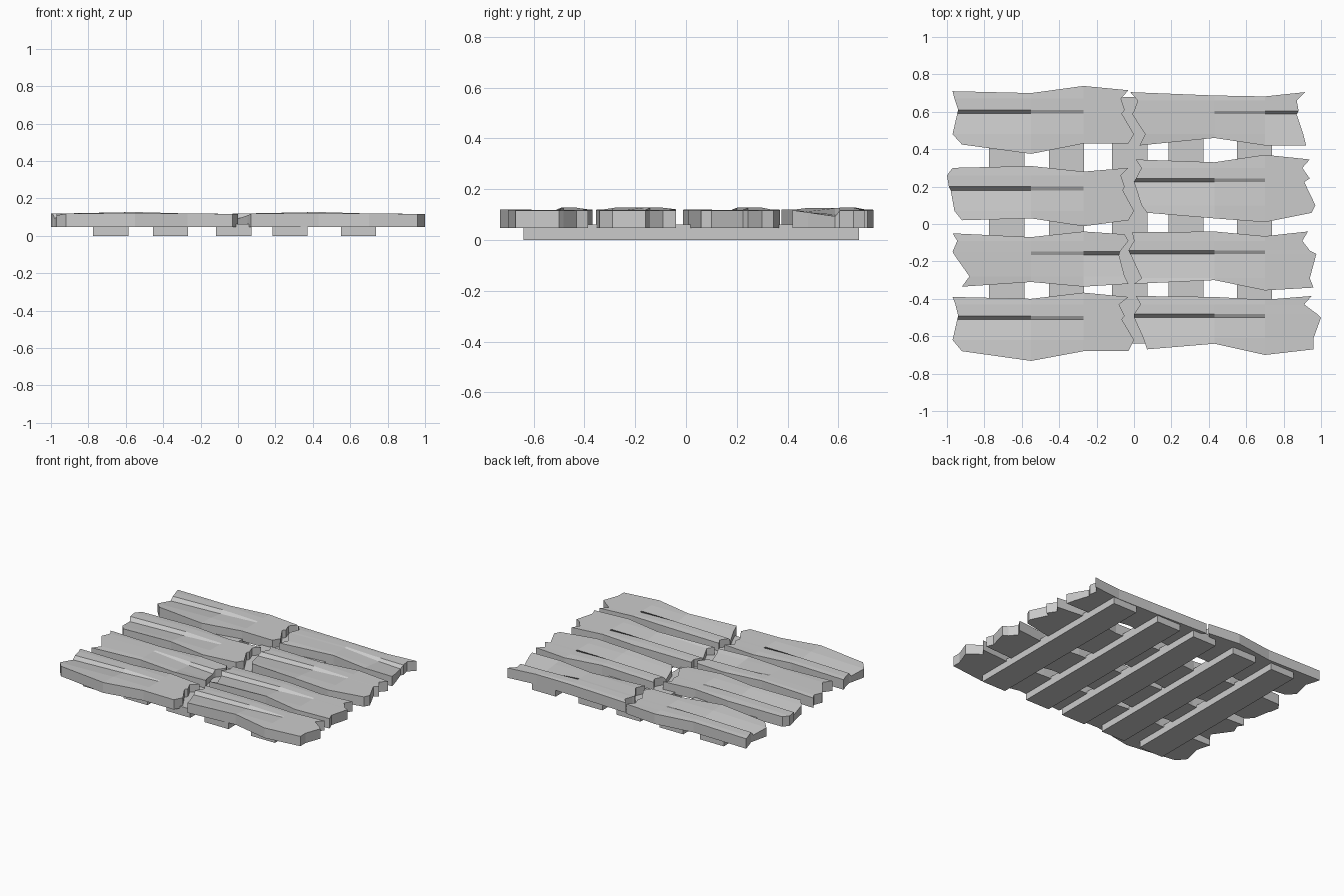
import bpy, bmesh

if "Cube" in bpy.data.objects:
    bpy.data.objects.remove(bpy.data.objects["Cube"])

Z_LOW = 0.047
FROM_LEFT = (0.026, 0.022, 0, 0)      # crack depth at the four stations
FROM_RIGHT = (0, 0, 0.018, 0.026)
FROM_RIGHT_SHORT = (0, 0.002, 0.018, 0.024)


def finish(name, bm):
    bmesh.ops.recalc_face_normals(bm, faces=bm.faces[:])
    me = bpy.data.meshes.new(name)
    bm.to_mesh(me)
    bm.free()
    ob = bpy.data.objects.new(name, me)
    bpy.context.collection.objects.link(ob)
    return ob


def plank(name, mids, top, bottom, rows, left, right, crack):
    """Ragged board: six rows along x, four stations, a one-sided crack
    between rows 2 and 3, jagged ends given by left and right."""
    bm = bmesh.new()
    crest = (0.118, 0.127, 0.119, 0.117)
    up, low = [], []
    for r in range(6):
        u, d = [], []
        for s in range(4):
            x = (left[r], mids[0], mids[1], right[r])[s]
            if r == 0:
                y = top[s]
            elif r == 5:
                y = bottom[s]
            else:
                y = rows[r - 1]
            z = crest[s] - crack[s] * (0, 0, 0, 1, 0.35, 0)[r]
            if r in (0, 5):
                z = min(z, 0.121)
            u.append(bm.verts.new((x, y, z)))
            d.append(bm.verts.new((x, y, Z_LOW)))
        up.append(u)
        low.append(d)
    for r in range(5):
        for s in range(3):
            for g in (up, low):
                bm.faces.new((g[r][s], g[r][s + 1], g[r + 1][s + 1], g[r + 1][s]))
        for s in (0, 3):
            bm.faces.new((up[r][s], up[r + 1][s], low[r + 1][s], low[r][s]))
    for r in (0, 5):
        for s in range(3):
            bm.faces.new((up[r][s], up[r][s + 1], low[r][s + 1], low[r][s]))
    finish(name, bm)


# cross battens underneath
for i, x in enumerate((-0.68, -0.36, -0.023, 0.278, 0.645)):
    bm = bmesh.new()
    bmesh.ops.create_cube(bm, size=1)
    for v in bm.verts:
        v.co = (x + v.co.x * 0.188, 0.02 + v.co.y * 1.32, 0.031 + v.co.z * 0.062)
    finish(f"batten_{i + 1}", bm)

# left column of planks, back to front
ML = (-0.55, -0.27)
plank("plank_left_1", ML, (.71, .70, .738, .715), (.425, .375, .43, .43),
      (.67, .61, .59, .48), (-.97, -.96, -.94, -.945, -.97, -.92),
      (-.03, -.07, -.05, -.065, 0, -.03), FROM_LEFT)
plank("plank_left_2", ML, (.30, .31, .28, .30), (.02, .03, -.012, .02),
      (.26, .2, .18, .07), (-.97, -1, -.99, -.98, -.96, -.92),
      (-.03, -.07, -.05, -.06, 0, -.03), FROM_LEFT)
plank("plank_left_3", ML, (-.05, -.07, -.04, -.055), (-.335, -.31, -.335, -.32),
      (-.09, -.148, -.166, -.28), (-.97, -.945, -.97, -.96, -.88, -.92),
      (-.05, -.03, -.075, -.08, -.05, -.03), FROM_RIGHT)
plank("plank_left_4", ML, (-.39, -.40, -.367, -.39), (-.68, -.732, -.68, -.68),
      (-.43, -.492, -.51, -.62), (-.97, -.955, -.94, -.945, -.97, -.92),
      (-.03, -.08, -.05, -.065, 0, -.03), FROM_LEFT)

# right column of planks, back to front
MR = (0.43, 0.70)
plank("plank_right_1", MR, (.705, .687, .682, .705), (.42, .46, .42, .42),
      (.66, .605, .587, .48), (-.02, .02, 0, -.01, .06, .03),
      (.915, .87, .88, .87, .905, .92), FROM_RIGHT_SHORT)
plank("plank_right_2", MR, (.345, .33, .37, .345), (.06, .03, .01, .06),
      (.3, .243, .225, .1), (.01, .04, .01, 0, .04, .07),
      (.94, .9, .94, .91, .97, .95), FROM_LEFT)
plank("plank_right_3", MR, (-.045, -.04, -.065, -.04), (-.32, -.30, -.355, -.34),
      (-.09, -.142, -.16, -.29), (-.01, 0, -.03, -.02, .04, 0),
      (.93, .9, .94, .975, .94, .96), FROM_LEFT)
plank("plank_right_4", MR, (-.385, -.39, -.405, -.385), (-.67, -.64, -.70, -.67),
      (-.43, -.482, -.5, -.61), (.01, .035, 0, 0, .05, .07),
      (.95, .91, .98, 1.0, .96, .96), FROM_LEFT)
